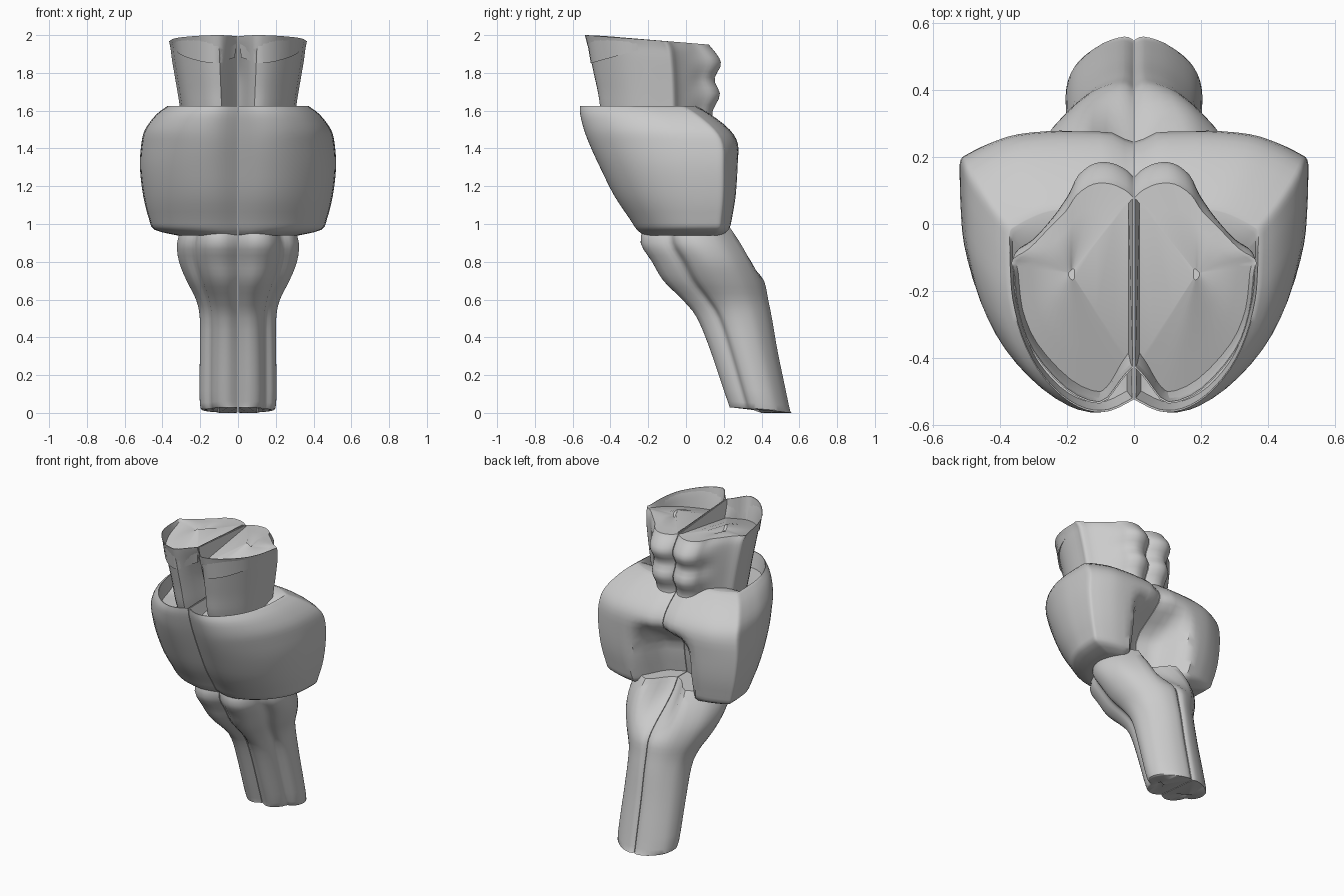
import bpy
import bmesh
import math

cube = bpy.data.objects.get("Cube")
if cube:
    bpy.data.objects.remove(cube, do_unlink=True)

grey = bpy.data.materials.new("neutral grey")
grey.use_nodes = True
grey.diffuse_color = (0.6, 0.6, 0.6, 1)
grey.node_tree.nodes["Principled BSDF"].inputs["Base Color"].default_value = grey.diffuse_color


def spline(points, steps):
    """Resample a list of tuples with a Catmull-Rom curve."""
    result = []
    last = len(points) - 1
    for i in range(last):
        a, b = points[max(i - 1, 0)], points[i]
        c, d = points[i + 1], points[min(i + 2, last)]
        for s in range(steps):
            t = s / steps
            result.append(tuple(
                q + t / 2 * (r - p + t * (2 * p - 5 * q + 4 * r - e + t * (3 * (q - r) + e - p)))
                for p, q, r, e in zip(a, b, c, d)))
    return result + [points[-1]]


def ramp(value, low, high):
    t = min(max((value - low) / (high - low), 0), 1)
    return t * t * (3 - 2 * t)


def shrink(ring, factor, sink):
    """Copy a ring towards its middle, lowering each point by sink(y)."""
    cx = sum(p[0] for p in ring) / len(ring)
    cy = sum(p[1] for p in ring) / len(ring)
    result = []
    for x, y, z in ring:
        x, y = cx + (x - cx) * factor, cy + (y - cy) * factor
        result.append((x, y, z - sink(y)))
    return result


def flat(y):
    return 0


def half_loft(name, outline, levels, warp, sink):
    """Loft a left half from levels of (z, front y, back y, width), then mirror it."""
    outline = spline(outline, 3)
    rings = []
    for z, front, back, width in spline(levels, 3):
        rings.append([warp(0.002 + max(u, 0) * width, front + v * (back - front), z, v)
                      for u, v in outline])
    bottom, top = rings[0], rings[-1]
    rings = [shrink(bottom, f, flat) for f in (0.05, 0.5)] + rings
    rings.append(shrink(top, 0.985, flat))
    rings += [shrink(top, f, sink) for f in (0.92, 0.7, 0.4, 0.05)]

    bm = bmesh.new()
    rows = [[bm.verts.new(p) for p in ring] for ring in rings]
    count = len(outline)
    for low, high in zip(rows, rows[1:]):
        for i in range(count):
            j = (i + 1) % count
            bm.faces.new((low[i], low[j], high[j], high[i]))
    bm.faces.new(rows[0])
    bm.faces.new(rows[-1])
    bmesh.ops.recalc_face_normals(bm, faces=bm.faces)
    mesh = bpy.data.meshes.new(name)
    bm.to_mesh(mesh)
    bm.free()
    mesh.materials.append(grey)
    obj = bpy.data.objects.new(name, mesh)
    bpy.context.collection.objects.link(obj)
    mirror = obj.modifiers.new("mirror", "MIRROR")
    mirror.use_mirror_merge = False
    bpy.ops.object.select_all(action="DESELECT")
    obj.select_set(True)
    bpy.context.view_layer.objects.active = obj
    bpy.ops.object.shade_smooth_by_angle(angle=0.7)


# Lower stalk: slim and leaning, with front columns, side swellings and a split back
def stalk_warp(x, y, z, v):
    hollow = ramp(z, 0.68, 0.95) * (1 - ramp(x, 0.02, 0.16)) * ramp(v, 0.65, 0.95)
    tilt = 0.03 * (0.5 - v) * (1 - ramp(z, 0, 0.2))
    return x, y - 0.15 * hollow, z + tilt


half_loft(
    "lower_stalk",
    [(0, 0.08), (0.25, 0), (0.5, 0.04), (0.66, 0.17), (0.72, 0.29), (0.9, 0.35),
     (1, 0.5), (0.96, 0.66), (0.82, 0.8), (0.5, 0.94), (0.15, 1), (0, 0.97)],
    [(0.015, 0.23, 0.558, 0.18), (0.05, 0.22, 0.545, 0.2), (0.3, 0.14, 0.49, 0.2),
     (0.5, 0.06, 0.455, 0.2), (0.6, -0.02, 0.435, 0.22), (0.7, -0.12, 0.415, 0.27),
     (0.8, -0.18, 0.375, 0.31), (0.9, -0.24, 0.32, 0.32), (1, -0.22, 0.25, 0.29)],
    stalk_warp, flat)


# Middle bulge: broad rounded front, cut-off side lobes and an arched hollow at the back
def bulge_warp(x, y, z, v):
    hollow = (1 - ramp(z, 1.2, 1.42)) * (1 - ramp(x, 0.08, 0.24)) * ramp(v, 0.8, 0.95)
    groove = 0.03 * (1 - ramp(x, 0, 0.08)) * ramp(v, 0.8, 0.95)
    return x, y - 0.22 * hollow - groove, z


half_loft(
    "middle_bulge",
    [(0, 0.06), (0.19, 0.005), (0.38, 0.01), (0.58, 0.08), (0.77, 0.21), (0.9, 0.37),
     (0.975, 0.55), (0.995, 0.7), (1, 0.82), (0.995, 0.885), (0.95, 0.91), (0.83, 0.95),
     (0.67, 0.985), (0.42, 1), (0.2, 1), (0, 1)],
    [(0.94, -0.22, 0.19, 0.32), (0.97, -0.26, 0.23, 0.44), (1.03, -0.3, 0.245, 0.47),
     (1.15, -0.38, 0.265, 0.5), (1.3, -0.455, 0.275, 0.517), (1.42, -0.51, 0.275, 0.51),
     (1.5, -0.54, 0.23, 0.49), (1.58, -0.56, 0.13, 0.43), (1.625, -0.56, 0.05, 0.37)],
    bulge_warp, lambda y: 0.1 * ramp(-y, 0, 0.25))


# Upper crown: flared, cleft in front, four bumps behind, sloping hollow in the top
def crown_warp(x, y, z, v):
    depth = 0.12 - 0.08 * ramp(z, 1.75, 2)
    cleft = depth * (1 - ramp(x, 0, 0.1)) * (1 - ramp(v, 0.1, 0.4))
    bump = 0.017 * math.cos((z - 1.89) * math.tau / 0.2) * ramp(v, 0.75, 0.95)
    return x, y + cleft + bump, z - 0.05 * v * ramp(z, 1.6, 2)


half_loft(
    "upper_crown",
    [(0, 0.1), (0.1, 0.06), (0.28, 0), (0.55, 0.06), (0.83, 0.23), (0.95, 0.4),
     (0.99, 0.58), (1, 0.64), (0.86, 0.69), (0.7, 0.78), (0.56, 0.87), (0.47, 0.95),
     (0.33, 1), (0.18, 1), (0.06, 0.97), (0, 0.94)],
    [(1.52, -0.43, 0.14, 0.29), (1.6, -0.455, 0.155, 0.3), (1.7, -0.47, 0.16, 0.315),
     (1.8, -0.49, 0.165, 0.33), (1.9, -0.51, 0.165, 0.345), (1.96, -0.525, 0.16, 0.352),
     (2, -0.535, 0.135, 0.36)],
    crown_warp, lambda y: 0.36 * max(-0.09 - y, 0))
